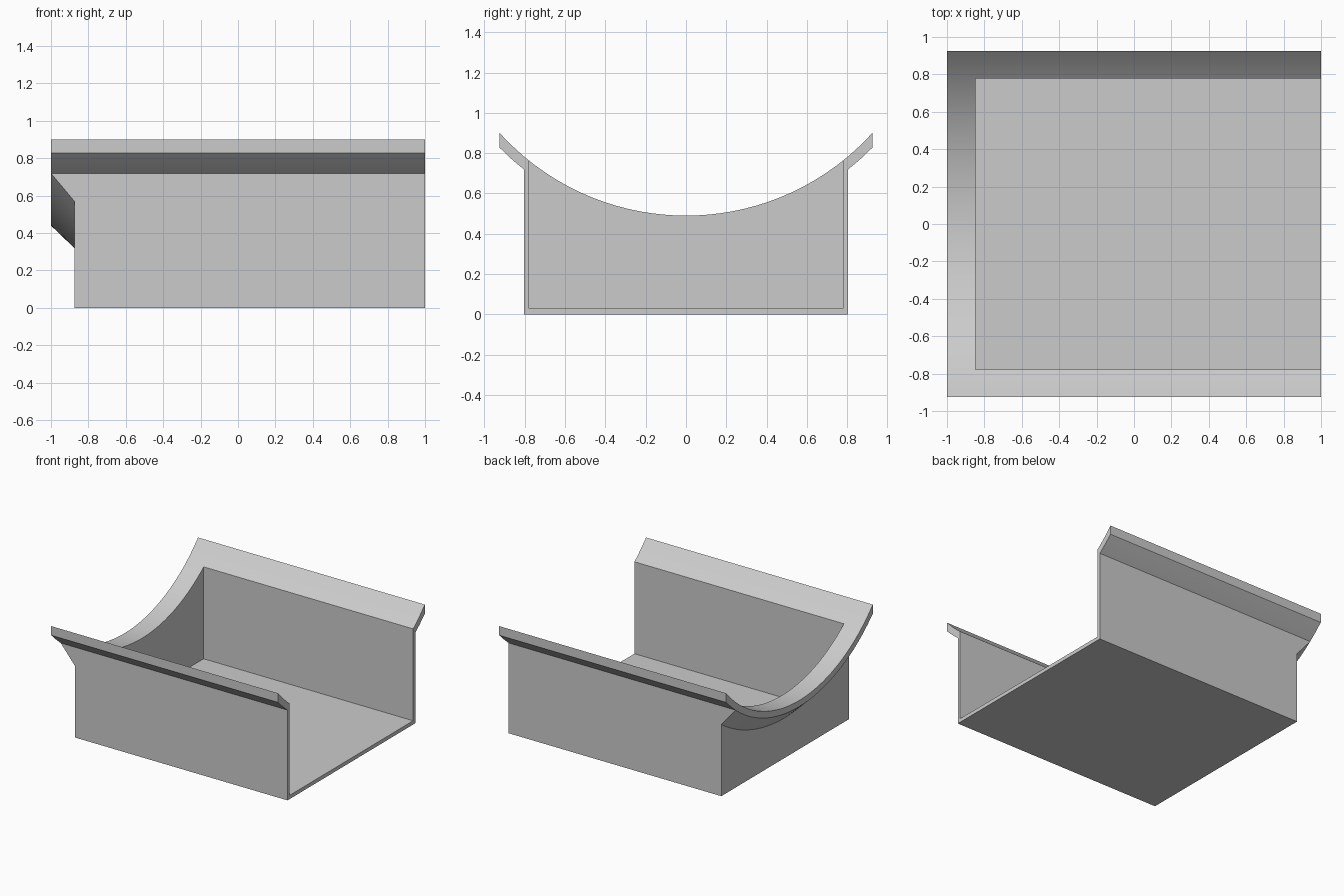
import bpy
import bmesh
import math

cube = bpy.data.objects.get("Cube")
if cube:
    bpy.data.objects.remove(cube, do_unlink=True)

R, AXIS_Z = 1.248, 1.738          # saddle radius and height of its axis
BODY_Y, RIM_Y = 0.805, 0.925      # half widths of body and rim
WALL = 0.027
LIP = 0.05

grey = bpy.data.materials.new("plain_grey")
grey.use_nodes = True
grey.diffuse_color = (0.6, 0.6, 0.6, 1)
grey.node_tree.nodes["Principled BSDF"].inputs["Base Color"].default_value = (0.6, 0.6, 0.6, 1)


def arc(drop):
    """Height function of a curve lying 'drop' outside the saddle radius."""
    return lambda y: AXIS_Z - math.sqrt((R + drop) ** 2 - y * y)


def flat(z):
    return lambda y: z


def steps(limit, n=28):
    ys = [BODY_Y * (2 * i / n - 1) for i in range(n + 1)]
    if limit > BODY_Y:
        mid = (limit + BODY_Y) / 2
        ys = [-limit, -mid] + ys + [mid, limit]
    return ys


def sweep(name, ys, profile):
    """Sweep an x-z profile along y; each height is a function of y."""
    bm = bmesh.new()
    rings = [[bm.verts.new((x, y, z(y))) for x, z in profile] for y in ys]
    n = len(profile)
    for a, b in zip(rings, rings[1:]):
        for i in range(n):
            j = (i + 1) % n
            bm.faces.new((a[i], a[j], b[j], b[i]))
    bm.faces.new(rings[0])
    bm.faces.new(rings[-1])
    bmesh.ops.recalc_face_normals(bm, faces=bm.faces)
    mesh = bpy.data.meshes.new(name)
    bm.to_mesh(mesh)
    bm.free()
    mesh.materials.append(grey)
    ob = bpy.data.objects.new(name, mesh)
    bpy.context.collection.objects.link(ob)
    return ob


def combine(target, tool, operation):
    tool.hide_render = True
    mod = target.modifiers.new(operation, 'BOOLEAN')
    mod.object, mod.operation, mod.solver = tool, operation, 'EXACT'
    bpy.context.view_layer.objects.active = target
    bpy.ops.object.modifier_apply(modifier=mod.name)
    bpy.data.objects.remove(tool, do_unlink=True)


# Body block with its top buried in the rim
tray = sweep("saddle_tray", steps(BODY_Y),
             [(-0.875, flat(0)), (1, flat(0)), (1, arc(LIP / 2)), (-0.875, arc(LIP / 2))])

# Curved rim sheet overhanging the sides and the closed end
rim = sweep("rim", steps(RIM_Y),
            [(-1, arc(LIP)), (1, arc(LIP)), (1, arc(0)), (-1, arc(0))])

# Sloped brace beneath the rim at the closed end
brace = sweep("end_brace", steps(BODY_Y),
              [(-1, arc(LIP)), (-0.875, arc(0.17)), (-0.86, arc(0.17)),
               (-0.86, arc(LIP / 2)), (-1, arc(LIP / 2))])

# Cavity, open at the top and at one end
cavity = sweep("cavity_cutter", [WALL - BODY_Y, BODY_Y - WALL],
               [(-0.848, flat(0.03)), (1.2, flat(0.03)), (1.2, flat(2)), (-0.848, flat(2))])

combine(tray, rim, 'UNION')
combine(tray, brace, 'UNION')
combine(tray, cavity, 'DIFFERENCE')

# Smooth curves with sharp corners
bpy.ops.object.select_all(action='DESELECT')
tray.select_set(True)
bpy.context.view_layer.objects.active = tray
bpy.ops.object.shade_smooth_by_angle(angle=math.radians(20))
